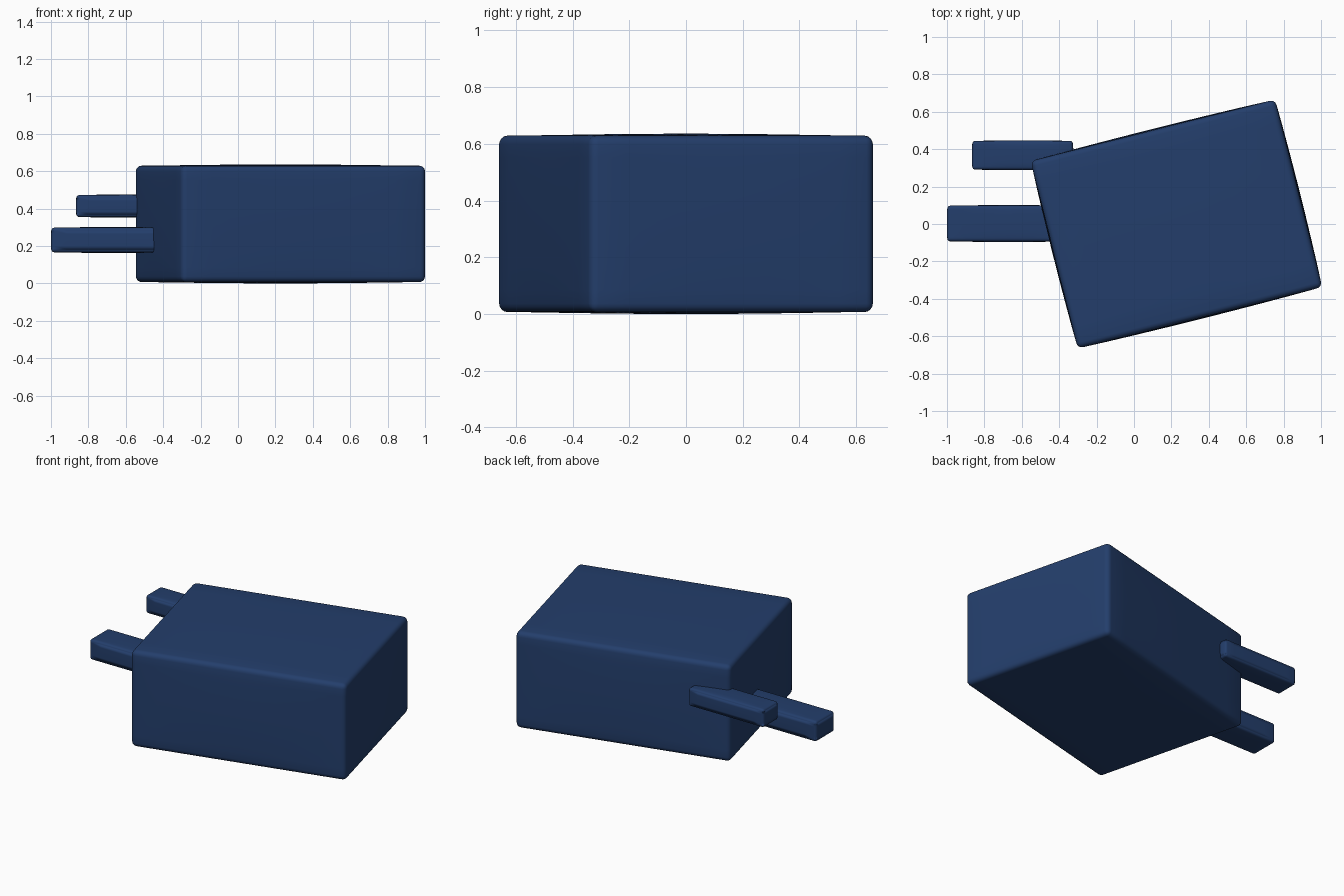
import bpy
import bmesh
from math import radians

default = bpy.data.objects.get("Cube")
if default:
    bpy.data.objects.remove(default, do_unlink=True)

navy = bpy.data.materials.new("navy_blue")
navy.use_nodes = True
colour = (0.017, 0.048, 0.148, 1)
navy.diffuse_color = colour
navy.node_tree.nodes["Principled BSDF"].inputs["Base Color"].default_value = colour


def soft_box(name, low, high, radius, bulge, turn=0):
    """Rounded box between two corners, with faces swelling slightly outward."""
    centre = [(a + b) / 2 for a, b in zip(low, high)]
    half = [(b - a) / 2 for a, b in zip(low, high)]
    bm = bmesh.new()
    bmesh.ops.create_cube(bm, size=2)
    bmesh.ops.subdivide_edges(bm, edges=bm.edges[:], cuts=7, use_grid_fill=True)
    for v in bm.verts:
        unit = v.co.copy()
        for i in range(3):
            j, k = (i + 1) % 3, (i + 2) % 3
            swell = bulge * (1 - unit[j] ** 2) * (1 - unit[k] ** 2)
            v.co[i] = unit[i] * (half[i] + swell)
    # Round only the box's own edges
    sharp = [e for e in bm.edges if e.calc_face_angle(0) > radians(45)]
    bmesh.ops.bevel(bm, geom=sharp, offset=radius, segments=4, profile=0.5,
                    affect='EDGES', clamp_overlap=True)
    mesh = bpy.data.meshes.new(name)
    bm.to_mesh(mesh)
    bm.free()
    mesh.materials.append(navy)
    for face in mesh.polygons:
        face.use_smooth = True
    obj = bpy.data.objects.new(name, mesh)
    obj.location = centre
    obj.rotation_euler.z = turn
    bpy.context.collection.objects.link(obj)
    return obj


# Main block, turned about the vertical axis
soft_box("body_block", (-0.447, -0.517, 0.007), (0.901, 0.517, 0.629),
         0.03, 0.007, radians(14.1))

# Two prongs running into the block
soft_box("lower_prong", (-0.998, -0.093, 0.166), (-0.34, 0.098, 0.298),
         0.018, 0.003)
soft_box("upper_prong", (-0.864, 0.291, 0.355), (-0.327, 0.444, 0.472),
         0.015, 0.003)
